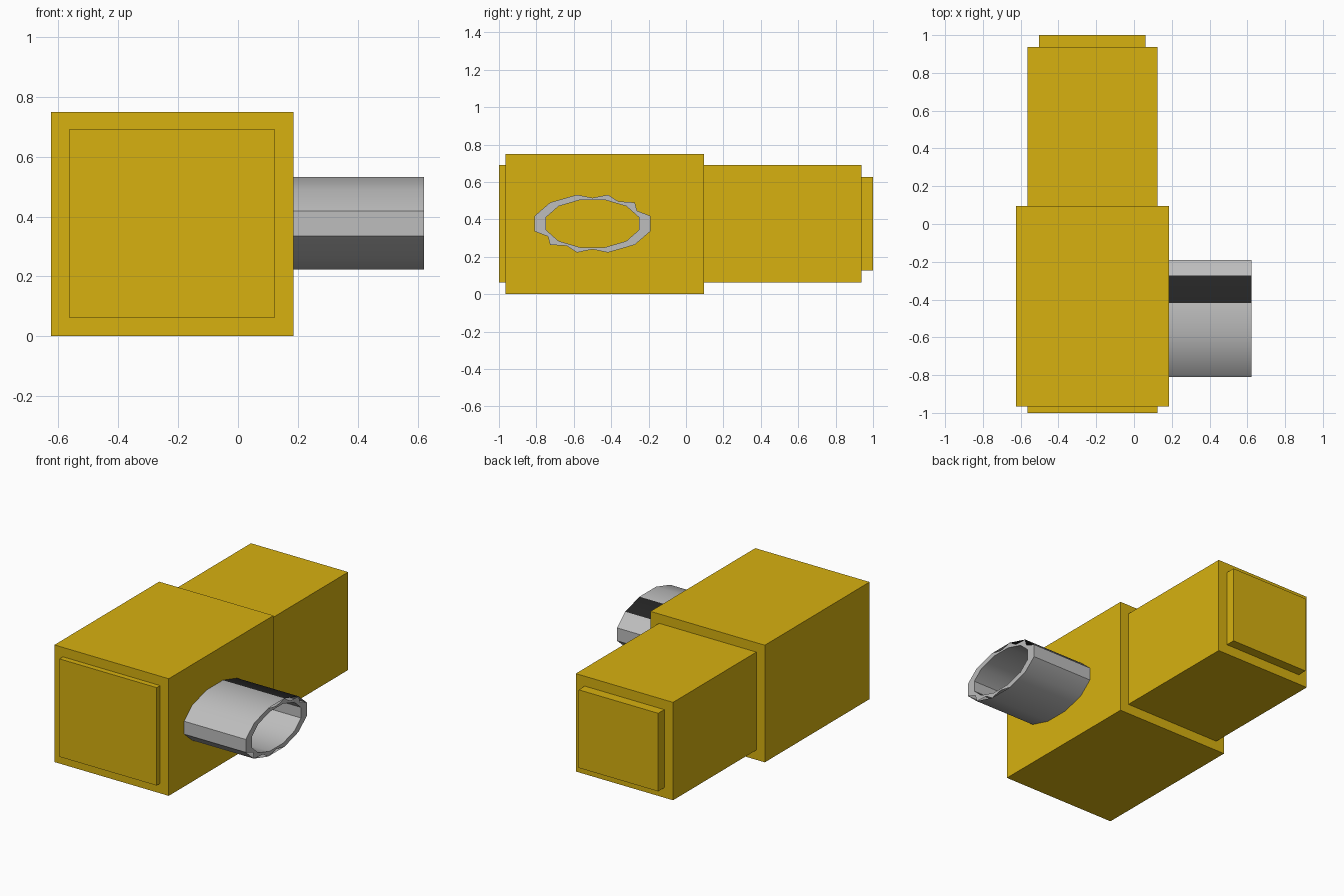
import bpy, bmesh, math

if "Cube" in bpy.data.objects:
    bpy.data.objects.remove(bpy.data.objects["Cube"])


def material(name, rgb):
    m = bpy.data.materials.new(name)
    m.diffuse_color = (*rgb, 1)
    m.use_nodes = True
    m.node_tree.nodes["Principled BSDF"].inputs["Base Color"].default_value = m.diffuse_color
    return m


YELLOW = material("yellow", (0.68, 0.44, 0.005))
GREY = material("light grey", (0.51, 0.51, 0.51))
BLACK = material("black", (0.018, 0.018, 0.018))


def finish(name, bm, mats):
    bmesh.ops.recalc_face_normals(bm, faces=bm.faces[:])
    mesh = bpy.data.meshes.new(name)
    bm.to_mesh(mesh)
    bm.free()
    for m in mats:
        mesh.materials.append(m)
    ob = bpy.data.objects.new(name, mesh)
    bpy.context.collection.objects.link(ob)
    return ob


def box(name, x, y, z):
    bm = bmesh.new()
    bmesh.ops.create_cube(bm, size=1)
    for v in bm.verts:
        v.co = [(lo + hi) / 2 + c * (hi - lo) for c, (lo, hi) in zip(v.co, (x, y, z))]
    return finish(name, bm, [YELLOW])


# Stepped square body
box("main_body", (-0.625, 0.185), (-0.965, 0.095), (0, 0.75))
box("front_plate", (-0.565, 0.124), (-1.0, -0.965), (0.063, 0.69))
box("rear_body", (-0.565, 0.124), (0.095, 0.938), (0.063, 0.69))
box("rear_cap", (-0.503, 0.06), (0.938, 1.0), (0.127, 0.627))

# Oval side tube: twelve sides, double wall
SIDES, X0, X1, CY, CZ = 12, 0.185, 0.622, -0.5, 0.377
NOTCHED = (0, 1, 2, 6, 7, 8)   # sides whose end rim is nicked
STRIPE = 1                     # side carrying the black stripe


def oval(bm, x, ry, rz):
    angles = [math.radians(15 + 360 / SIDES * i) for i in range(SIDES)]
    return [bm.verts.new((x, CY + ry * math.cos(a), CZ + rz * math.sin(a))) for a in angles]


bm = bmesh.new()
outer0, outer1 = oval(bm, X0, 0.32, 0.16), oval(bm, X1, 0.32, 0.16)
inner0, inner1 = oval(bm, X0, 0.257, 0.131), oval(bm, X1, 0.257, 0.131)
for i in range(SIDES):
    j = (i + 1) % SIDES
    wall = bm.faces.new((outer0[i], outer0[j], outer1[j], outer1[i]))
    wall.material_index = 1 if i == STRIPE else 0
    bm.faces.new((inner0[j], inner0[i], inner1[i], inner1[j]))
    rim = [inner1[i], outer1[i], outer1[j], inner1[j]]
    if i in NOTCHED:
        mid = (outer1[i].co + outer1[j].co) / 2
        nick = bm.verts.new((X1, CY + (mid.y - CY) * 0.89, CZ + (mid.z - CZ) * 0.89))
        rim.insert(2, nick)
        bm.faces.new((inner1[i], outer1[i], nick))
        bm.faces.new((inner1[i], nick, inner1[j]))
        bm.faces.new((nick, outer1[j], inner1[j]))
    else:
        bm.faces.new(rim)
tube = finish("side_tube", bm, [GREY, BLACK])
bpy.context.view_layer.objects.active = tube
tube.select_set(True)
bpy.ops.object.shade_smooth_by_angle(angle=math.radians(30))
